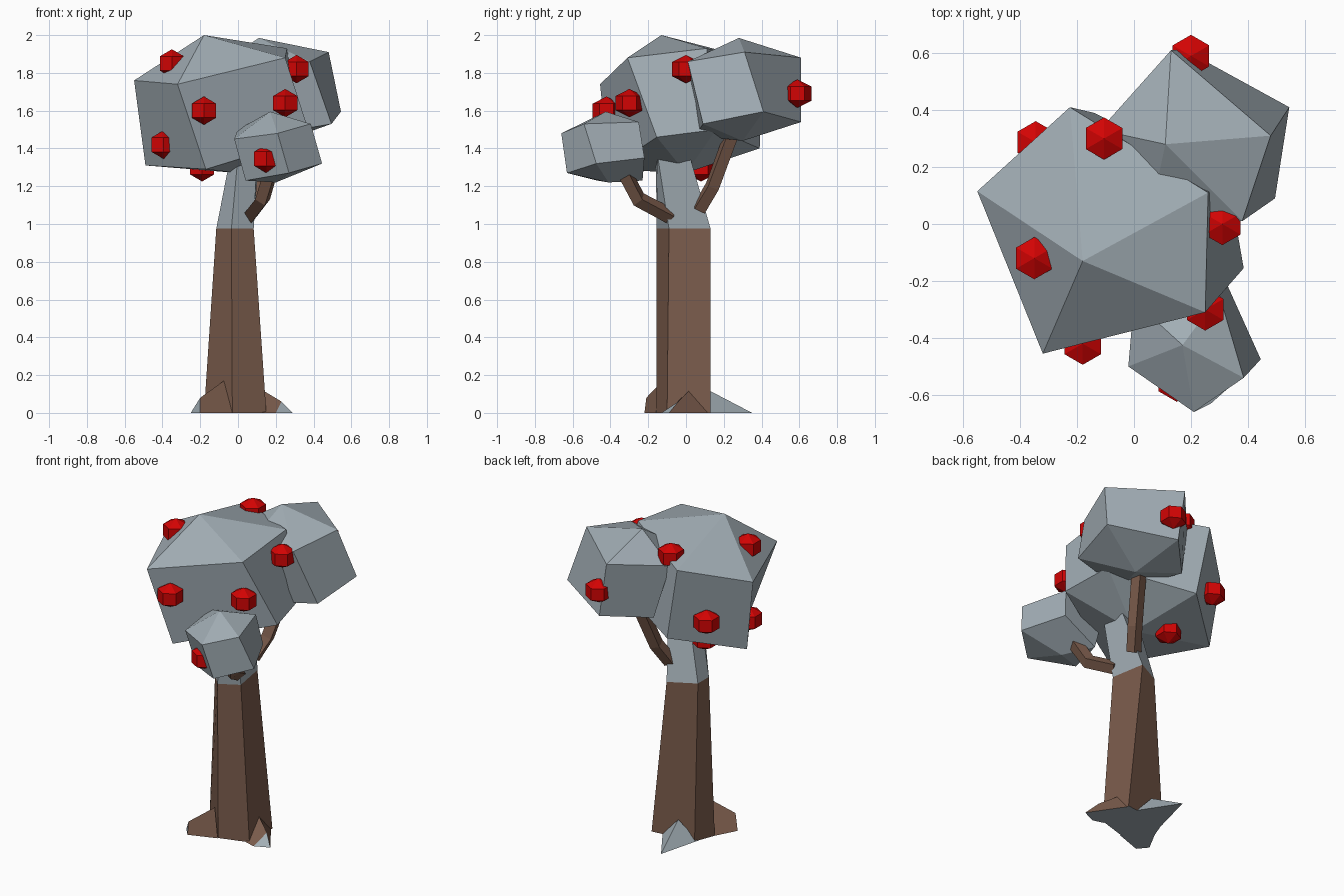
import bpy
import bmesh
from mathutils import Vector

default_cube = bpy.data.objects.get("Cube")
if default_cube:
    bpy.data.objects.remove(default_cube, do_unlink=True)


def make_material(name, colour):
    material = bpy.data.materials.new(name)
    material.use_nodes = True
    material.diffuse_color = (*colour, 1)
    shader = next(n for n in material.node_tree.nodes if n.type == "BSDF_PRINCIPLED")
    shader.inputs["Base Color"].default_value = (*colour, 1)
    shader.inputs["Roughness"].default_value = 0.9
    return material


leaf_grey = make_material("blue grey", (0.36, 0.42, 0.46))
bark_brown = make_material("bark brown", (0.195, 0.105, 0.071))
berry_red = make_material("berry red", (0.65, 0.001, 0.001))


def finish(name, bm, *materials):
    mesh = bpy.data.meshes.new(name)
    bm.to_mesh(mesh)
    bm.free()
    for material in materials:
        mesh.materials.append(material)
    part = bpy.data.objects.new(name, mesh)
    bpy.context.collection.objects.link(part)
    return part


def loft(name, sections, *materials):
    """Skin a row of sections; a section of one point closes to a tip.
    A second material goes on the end caps and the underside."""
    bm = bmesh.new()
    rings = [[bm.verts.new(p) for p in section] for section in sections]
    for low, high in zip(rings, rings[1:]):
        count = max(len(low), len(high))
        for i in range(count):
            j = (i + 1) % count
            if len(low) == 1:
                bm.faces.new((low[0], high[j], high[i]))
            elif len(high) == 1:
                bm.faces.new((low[i], low[j], high[0]))
            else:
                bm.faces.new((low[i], low[j], high[j], high[i]))
    caps = [bm.faces.new(ring) for ring in (rings[0], rings[-1]) if len(ring) > 2]
    bmesh.ops.recalc_face_normals(bm, faces=bm.faces)
    if len(materials) > 1:
        for face in bm.faces:
            face.material_index = int(face in caps or face.normal.z < -.9)
    return finish(name, bm, *materials)


def at_height(outline, z):
    return [(x, y, z) for x, y in outline]


# Faceted crowns: top point, upper ring, lower ring, bottom point
loft("main_crown", [
    [(-.18, -.13, 2)],
    [(-.55, .115, 1.76), (-.32, -.455, 1.74), (.25, -.31, 1.88), (.26, .11, 1.93), (-.225, .41, 1.86)],
    [(-.49, .09, 1.31), (-.17, -.41, 1.29), (.385, -.155, 1.46), (.33, .16, 1.5), (-.14, .39, 1.4)],
    [(0, 0, 1.27)],
], leaf_grey)

loft("back_crown", [
    [(.11, .28, 1.985)],
    [(.48, .31, 1.91), (.13, .61, 1.88), (-.12, .33, 1.83), (.05, 0, 1.8), (.38, .01, 1.86)],
    [(.545, .41, 1.595), (.18, .61, 1.54), (-.04, .38, 1.5), (.15, .05, 1.47), (.495, .09, 1.53)],
    [(.24, .3, 1.44)],
], leaf_grey)

loft("front_crown", [
    [(.17, -.425, 1.595)],
    [(-.02, -.5, 1.45), (.21, -.66, 1.48), (.385, -.54, 1.53), (.3, -.25, 1.54), (0, -.27, 1.5)],
    [(.04, -.47, 1.23), (.27, -.63, 1.27), (.445, -.475, 1.32), (.33, -.22, 1.35), (.1, -.23, 1.23)],
    [(.2, -.41, 1.22)],
], leaf_grey)

# Trunk: brown twisted shaft and grey neck leaning into the crown
base = [(-.18, -.03), (-.03, -.155), (.15, -.1), (.15, .13), (-.13, .1)]
waist = [(-.115, -.065), (-.035, -.155), (.083, -.09), (.045, .13), (-.115, .045)]
neck = [(-.04, -.08), (0, -.16), (.1, -.15), (.11, .02), (-.02, 0)]
loft("trunk", [at_height(base, 0), at_height(waist, .975)], bark_brown, leaf_grey)
loft("upper_trunk", [at_height(waist, .975), at_height(neck, 1.36)], leaf_grey)


# Branches: square tubes swept along a bent path
def branch(name, path, radius):
    points = [Vector(p) for p in path]
    sections = []
    for i, point in enumerate(points):
        along = (points[min(i + 1, len(points) - 1)] - points[max(i - 1, 0)]).normalized()
        side = along.cross(Vector((0, 0, 1))).normalized() * radius
        lift = side.cross(along)
        sections.append([point + side, point + lift, point - side, point - lift])
    loft(name, sections, bark_brown)


branch("back_branch", [(.06, .07, 1.08), (.11, .14, 1.2), (.17, .25, 1.5)], .043)
branch("front_branch", [(.06, -.08, 1.04), (.13, -.25, 1.13), (.18, -.34, 1.3)], .043)

# Roots: ridged wedges with grey cut ends
loft("front_root", [
    [(-.18, -.03, 0), (-.075, -.125, .17), (-.03, -.16, 0)],
    [(-.25, -.16, 0), (-.2, -.21, .08), (-.2, -.22, 0)],
], bark_brown, leaf_grey)
loft("side_root", [
    [(.13, -.11, 0), (.13, .02, .12), (.14, .13, 0)],
    [(.2, -.13, 0), (.23, -.04, .06), (.29, -.09, 0)],
], bark_brown, leaf_grey)
loft("back_root", [
    [(-.14, .08, 0), (-.03, .12, .12), (.08, .12, 0)],
    [(-.07, .35, 0)],
], leaf_grey)

# Berries: six-sided beads set into the crowns
berry_places = [
    (-.18, -.42, 1.6), (.25, -.3, 1.64), (.31, 0, 1.82), (-.35, -.12, 1.85), (-.105, .3, 1.885),
    (-.345, .287, 1.52), (.2, .59, 1.69), (-.395, -.07, 1.42), (.15, -.55, 1.345), (-.19, .08, 1.3),
]
for number, place in enumerate(berry_places, 1):
    bm = bmesh.new()
    bmesh.ops.create_uvsphere(bm, u_segments=6, v_segments=3, radius=.075)
    bmesh.ops.scale(bm, vec=(1.14, 1.14, 1), verts=bm.verts)
    finish(f"berry_{number}", bm, berry_red).location = place
